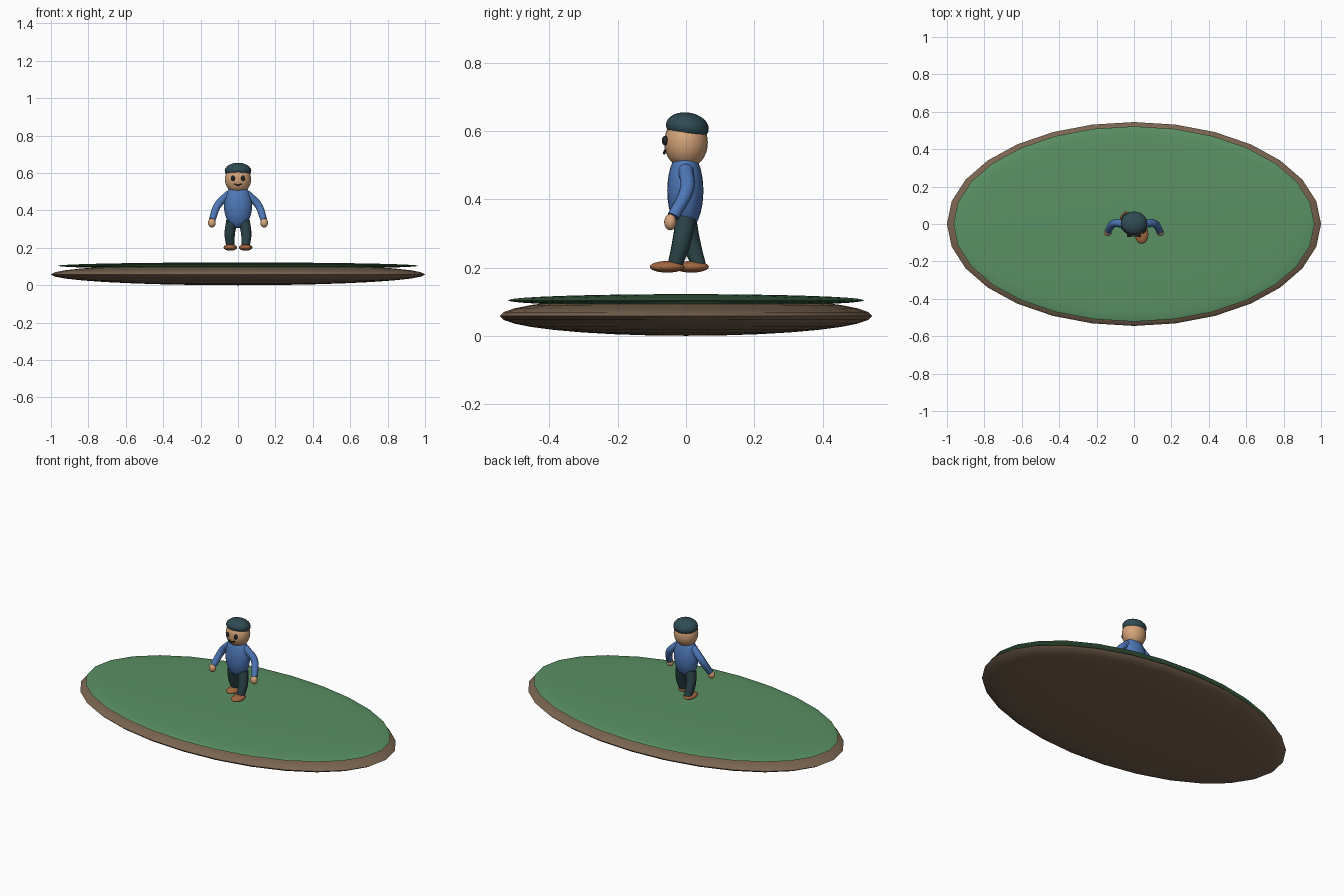
import bpy
import bmesh
from math import radians

cube = bpy.data.objects.get("Cube")
if cube:
    bpy.data.objects.remove(cube, do_unlink=True)


def material(name, hex_code):
    """Flat material from an sRGB hex code, stored as linear values."""
    rgb = [int(hex_code[i:i + 2], 16) / 255 for i in (0, 2, 4)]
    rgb = [c / 12.92 if c < 0.04 else ((c + 0.055) / 1.055) ** 2.4 for c in rgb]
    mat = bpy.data.materials.new(name)
    mat.use_nodes = True
    mat.diffuse_color = (*rgb, 1)
    mat.node_tree.nodes["Principled BSDF"].inputs["Base Color"].default_value = (*rgb, 1)
    return mat


grass = material("grass green", "5A9164")
earth = material("earth brown", "7A6450")
skin = material("warm skin", "D5A47A")
shirt = material("shirt blue", "4E78B8")
trousers = material("trouser teal", "2B4448")
cap_cloth = material("cap teal", "2F4B53")
leather = material("shoe leather", "A0663F")
ink = material("face ink", "20262A")


def select_only(obj):
    bpy.ops.object.select_all(action="DESELECT")
    obj.select_set(True)
    bpy.context.view_layer.objects.active = obj


def ellipsoid(name, centre, radii, mat, segments=24, rings=16, tilt=0, cut=None):
    """Smooth ellipsoid, optionally cut flat below a local height."""
    bm = bmesh.new()
    bmesh.ops.create_uvsphere(bm, u_segments=segments, v_segments=rings, radius=1)
    if cut is not None:
        bmesh.ops.bisect_plane(bm, geom=bm.verts[:] + bm.edges[:] + bm.faces[:],
                               plane_co=(0, 0, cut), plane_no=(0, 0, 1), clear_inner=True)
        bmesh.ops.holes_fill(bm, edges=[e for e in bm.edges if e.is_boundary])
    bmesh.ops.scale(bm, vec=radii, verts=bm.verts)
    bmesh.ops.recalc_face_normals(bm, faces=bm.faces)
    mesh = bpy.data.meshes.new(name)
    bm.to_mesh(mesh)
    bm.free()
    mesh.materials.append(mat)
    obj = bpy.data.objects.new(name, mesh)
    bpy.context.collection.objects.link(obj)
    obj.location = centre
    obj.rotation_euler.x = radians(tilt)
    select_only(obj)
    bpy.ops.object.shade_smooth_by_angle(angle=radians(50))
    return obj


def tube(name, points, radii, mat):
    """Round limb swept along a smooth path, then made a mesh."""
    curve = bpy.data.curves.new(name, "CURVE")
    curve.dimensions = "3D"
    curve.bevel_depth = 1
    curve.bevel_resolution = 3
    curve.resolution_u = 8
    curve.use_fill_caps = True
    spline = curve.splines.new("BEZIER")
    spline.bezier_points.add(len(points) - 1)
    for bp, co, radius in zip(spline.bezier_points, points, radii):
        bp.co = co
        bp.radius = radius
        bp.handle_left_type = bp.handle_right_type = "AUTO"
    curve.materials.append(mat)
    obj = bpy.data.objects.new(name, curve)
    bpy.context.collection.objects.link(obj)
    select_only(obj)
    bpy.ops.object.convert(target="MESH")
    bpy.ops.object.shade_smooth_by_angle(angle=radians(50))


# Ground: a thin earth disc with a grass disc resting on it
ellipsoid("earth_base", (0, 0, 0.058), (1, 0.545, 0.058), earth, 28)
ellipsoid("grass_top", (0, 0, 0.104), (0.965, 0.522, 0.018), grass, 28)

# Body, head and cap
ellipsoid("torso", (0, -0.002, 0.425), (0.075, 0.053, 0.12), shirt)
ellipsoid("head", (0, 0, 0.566), (0.07, 0.064, 0.076), skin)
ellipsoid("cap", (0, 0.004, 0.612), (0.071, 0.063, 0.042), cap_cloth, tilt=-9, cut=-0.4)

# Smile
tube("mouth", [(-0.02, -0.062, 0.543), (0, -0.064, 0.535), (0.02, -0.062, 0.543)],
     [0.003, 0.004, 0.003], ink)

for label, s in (("left", 1), ("right", -1)):
    ellipsoid(label + "_eye", (s * 0.027, -0.061, 0.572), (0.011, 0.01, 0.014), ink, 16, 10)

    # Arms hang outward and slightly forward
    tube(label + "_arm",
         [(s * 0.055, 0, 0.482), (s * 0.107, 0.003, 0.43), (s * 0.138, -0.037, 0.35)],
         [0.022, 0.021, 0.018], shirt)
    ellipsoid(label + "_shoulder", (s * 0.055, 0, 0.482), (0.022, 0.022, 0.022), shirt, 16, 10)
    ellipsoid(label + "_hand", (s * 0.14, -0.046, 0.333), (0.021, 0.018, 0.024), skin, 16, 10)

    # Walking legs: left steps forward, right trails
    ankle_y = -0.033 if s > 0 else 0.038
    tube(label + "_leg",
         [(s * 0.032, 0, 0.345), (s * 0.044, ankle_y * 0.4, 0.275), (s * 0.04, ankle_y, 0.205)],
         [0.031, 0.028, 0.022], trousers)
    ellipsoid(label + "_shoe", (s * 0.041, ankle_y - 0.022, 0.202), (0.036, 0.051, 0.017),
              leather, 20, 12)
